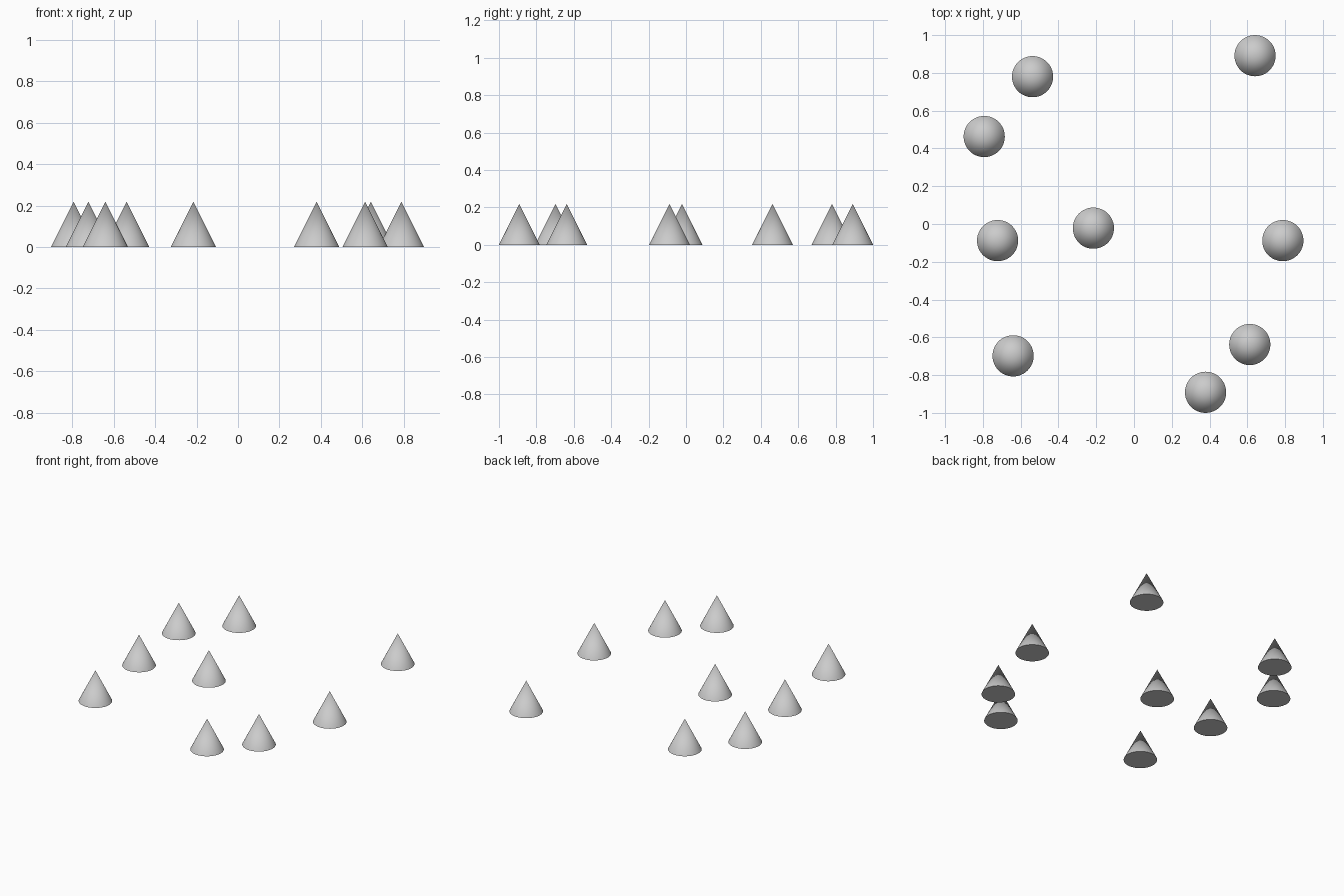
import bpy
import math

if "Cube" in bpy.data.objects:
    bpy.data.objects.remove(bpy.data.objects["Cube"])

RADIUS = 0.109
HEIGHT = 0.218

# ground positions of the identical cones
SPOTS = [
    (-0.537, 0.78), (0.641, 0.891), (-0.793, 0.463),
    (-0.722, -0.088), (-0.215, -0.022), (0.788, -0.088),
    (-0.64, -0.698), (0.613, -0.638), (0.379, -0.891),
]


def add_cone(name, x, y):
    bpy.ops.mesh.primitive_cone_add(
        vertices=48, radius1=RADIUS, radius2=0, depth=HEIGHT,
        location=(x, y, HEIGHT / 2))
    bpy.context.object.name = name
    # smooth flank, crisp base rim
    bpy.ops.object.shade_smooth_by_angle(angle=math.radians(30))


# scattered cones
for i, (x, y) in enumerate(SPOTS, 1):
    add_cone(f"cone_{i}", x, y)
